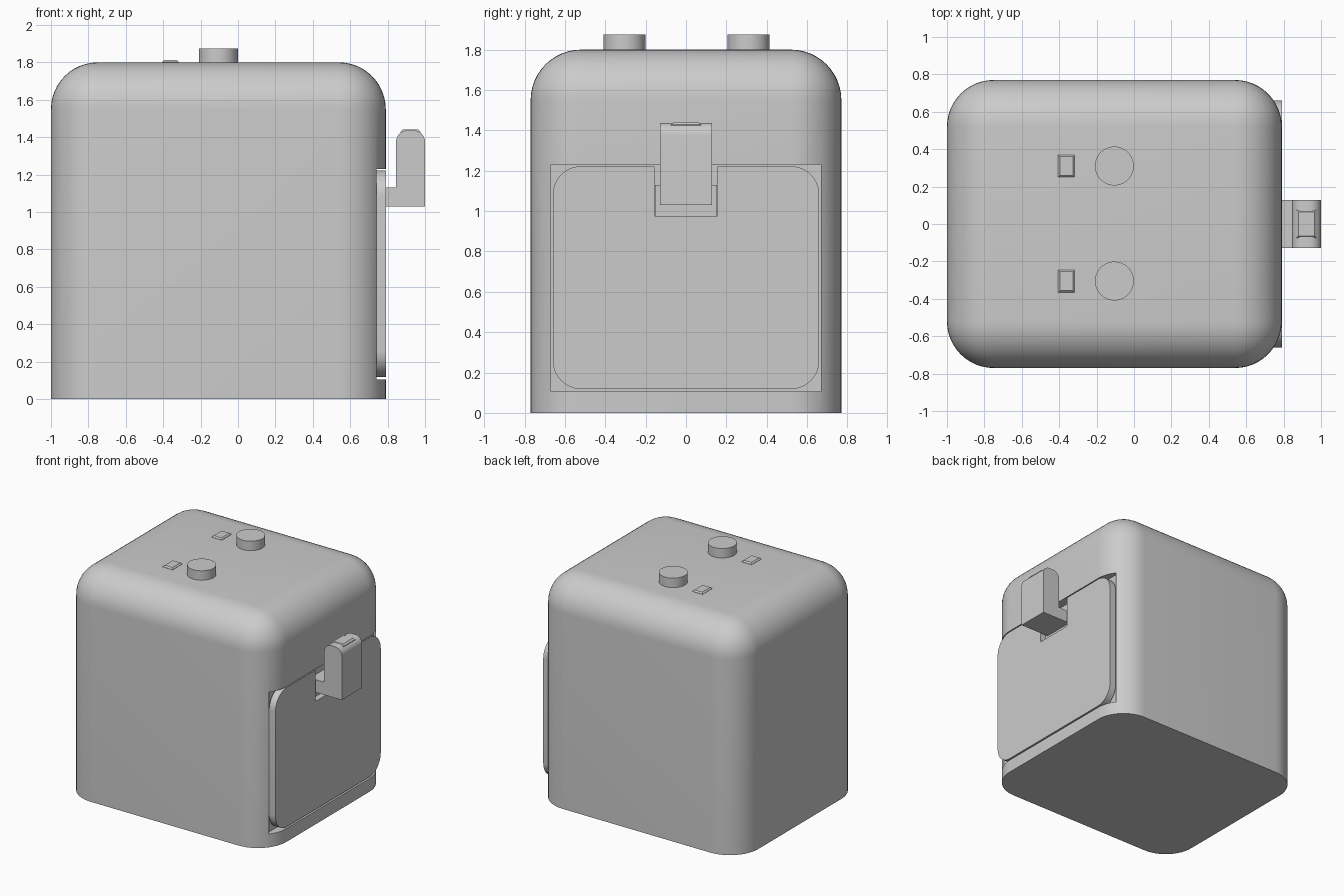
import bpy, bmesh, math
from mathutils import Vector

if "Cube" in bpy.data.objects:
    bpy.data.objects.remove(bpy.data.objects["Cube"])


def box(name, lo, hi, radius=0.0, pick=None, segs=10):
    """Box from corner to corner; edges accepted by pick(centre, direction) are rounded."""
    lo, hi = Vector(lo), Vector(hi)
    bm = bmesh.new()
    bmesh.ops.create_cube(bm, size=1)
    for v in bm.verts:
        v.co = Vector([lo[i] + (v.co[i] + 0.5) * (hi[i] - lo[i]) for i in range(3)])
    if radius:
        edges = []
        for e in bm.edges:
            a, b = e.verts[0].co, e.verts[1].co
            if pick((a + b) / 2, (b - a).normalized()):
                edges.append(e)
        bmesh.ops.bevel(bm, geom=edges, offset=radius, offset_type='OFFSET',
                        segments=segs, profile=0.5, affect='EDGES')
    bmesh.ops.recalc_face_normals(bm, faces=bm.faces)
    mesh = bpy.data.meshes.new(name)
    bm.to_mesh(mesh)
    bm.free()
    ob = bpy.data.objects.new(name, mesh)
    bpy.context.collection.objects.link(ob)
    return ob


def activate(ob):
    bpy.ops.object.select_all(action='DESELECT')
    ob.select_set(True)
    bpy.context.view_layer.objects.active = ob


def smooth(ob):
    activate(ob)
    bpy.ops.object.shade_smooth_by_angle(angle=math.radians(30))


def cut(ob, lo, hi):
    cutter = box("cutter", lo, hi)
    cutter.hide_render = True
    mod = ob.modifiers.new("cut", 'BOOLEAN')
    mod.operation, mod.solver, mod.object = 'DIFFERENCE', 'EXACT', cutter
    activate(ob)
    bpy.ops.object.modifier_apply(modifier=mod.name)
    bpy.data.objects.remove(cutter)


# Housing: rounded sides and top, flat bottom, recess for the drawer
body = box("body", (-1, -0.77, 0), (0.79, 0.77, 1.8), 0.25,
           lambda c, d: c.z > 0.01, 12)
cut(body, (0.72, -0.67, 0.105), (0.9, 0.67, 1.23))
smooth(body)

# Drawer front with rounded corners and a notch for the handle
drawer = box("drawer_front", (0.735, -0.66, 0.118), (0.79, 0.66, 1.222), 0.14,
             lambda c, d: abs(d.x) > 0.9)
cut(drawer, (0.6, -0.155, 0.975), (0.9, 0.155, 1.4))
smooth(drawer)

# Handle: mounting block in the notch, stem and upright grip
box("handle_mount", (0.715, -0.154, 0.976), (0.745, 0.154, 1.13))
box("handle_stem", (0.72, -0.128, 1.03), (0.85, 0.128, 1.13))
grip = box("handle_grip", (0.845, -0.128, 1.03), (1.0, 0.128, 1.437), 0.062,
           lambda c, d: abs(d.y) > 0.9 and c.z > 1.3)
smooth(grip)


def chip(name, lo, hi, bevel):
    box(name, lo, hi, bevel, lambda c, d: c.z > hi[2] - 0.001, 1)


chip("release_button", (0.868, -0.075, 1.42), (0.977, 0.075, 1.44), 0.012)

# Matching dials and indicator lights on the top
for side, y in (("right", -0.305), ("left", 0.31)):
    bpy.ops.mesh.primitive_cylinder_add(vertices=48, radius=0.104, depth=0.095,
                                        location=(-0.105, y, 1.8275))
    dial = bpy.context.object
    dial.name = "dial_" + side
    smooth(dial)
    chip("indicator_" + side, (-0.405, y - 0.06, 1.785), (-0.317, y + 0.06, 1.812), 0.01)
